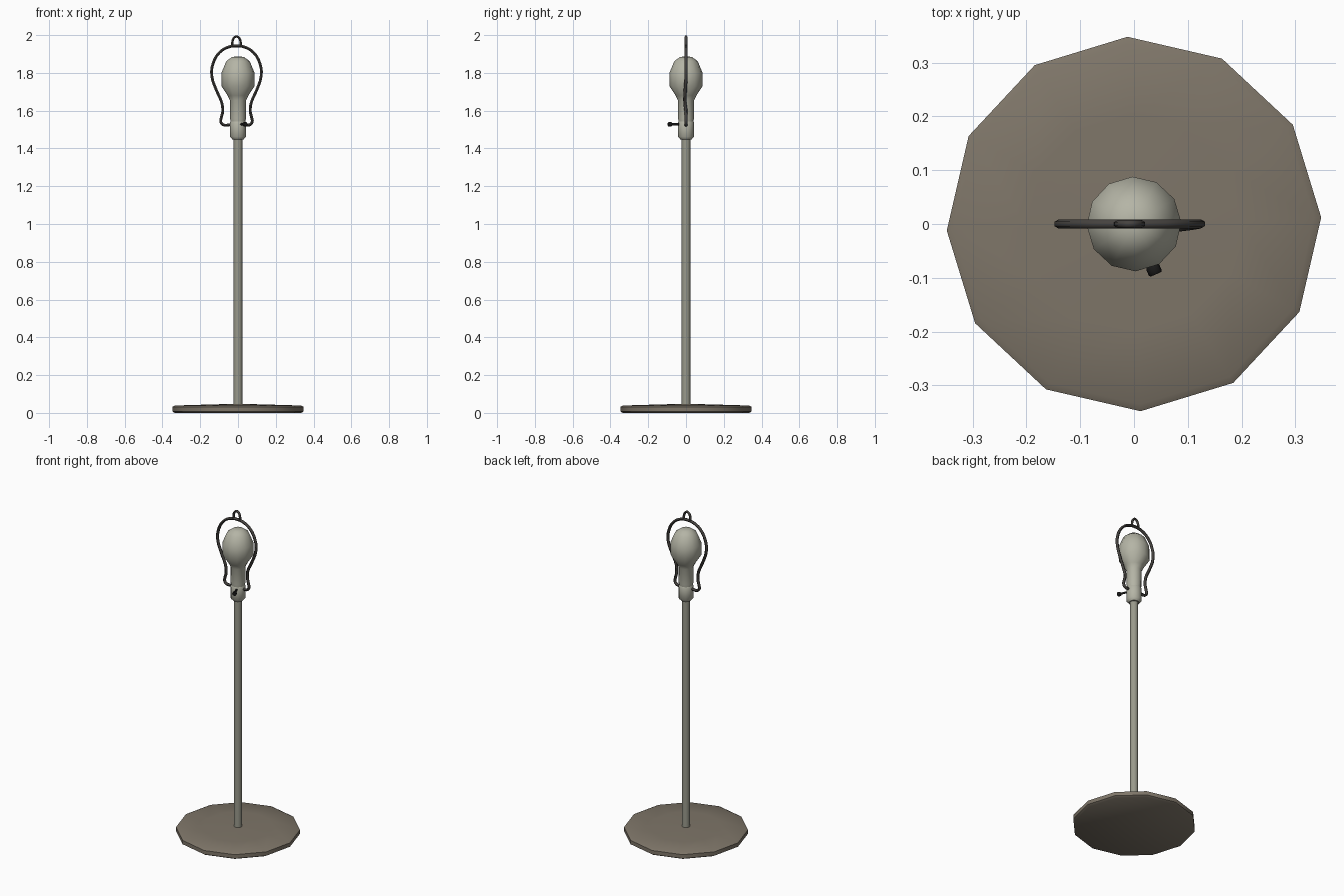
import bpy, bmesh, math
from mathutils import Matrix, Vector

if "Cube" in bpy.data.objects:
    bpy.data.objects.remove(bpy.data.objects["Cube"])


def material(name, rgb):
    m = bpy.data.materials.new(name)
    m.diffuse_color = (*rgb, 1)
    m.use_nodes = True
    m.node_tree.nodes["Principled BSDF"].inputs["Base Color"].default_value = m.diffuse_color
    return m


BASE = material("base_bronze", (0.21, 0.18, 0.14))
METAL = material("pole_metal", (0.32, 0.32, 0.26))
PALE = material("bulb_pale", (0.46, 0.46, 0.38))
DARK = material("dark_wire", (0.06, 0.055, 0.05))
BLACK = material("black_knob", (0.01, 0.01, 0.01))


def finish(ob, mat, angle=45):
    ob.data.materials.append(mat)
    bpy.ops.object.select_all(action='DESELECT')
    ob.select_set(True)
    bpy.context.view_layer.objects.active = ob
    if ob.type == 'CURVE':
        bpy.ops.object.convert(target='MESH')
    bpy.ops.object.shade_smooth_by_angle(angle=math.radians(angle))


def lathe(name, profile, mat, sides=12, turn=2, matrix=None, angle=45):
    """Revolve (radius, z) points around z, closing both ends."""
    bm = bmesh.new()
    rings = []
    for r, z in profile:
        rings.append([bm.verts.new((r * math.cos(a), r * math.sin(a), z))
                      for a in (math.radians(turn) + i * math.tau / sides for i in range(sides))])
    for lo, hi in zip(rings, rings[1:]):
        for i in range(sides):
            j = (i + 1) % sides
            bm.faces.new((lo[i], lo[j], hi[j], hi[i]))
    bm.faces.new(rings[0][::-1])
    bm.faces.new(rings[-1])
    if matrix:
        bm.transform(matrix)
    me = bpy.data.meshes.new(name)
    bm.to_mesh(me)
    bm.free()
    ob = bpy.data.objects.new(name, me)
    bpy.context.collection.objects.link(ob)
    finish(ob, mat, angle)


def wire(name, points, radius, mat):
    cu = bpy.data.curves.new(name, 'CURVE')
    cu.dimensions = '3D'
    cu.bevel_depth = radius
    cu.bevel_resolution = 1
    cu.resolution_u = 3
    cu.use_fill_caps = True
    sp = cu.splines.new('BEZIER')
    sp.bezier_points.add(len(points) - 1)
    for bp, p in zip(sp.bezier_points, points):
        bp.co = p
        bp.handle_left_type = bp.handle_right_type = 'AUTO'
    ob = bpy.data.objects.new(name, cu)
    bpy.context.collection.objects.link(ob)
    finish(ob, mat, 60)


# Foot disc, with a very shallow conical top
lathe("base", [(0.335, 0), (0.348, 0.008), (0.348, 0.032), (0.335, 0.039),
               (0.2, 0.043), (0.02, 0.048)], BASE)

# Upright pole
lathe("pole", [(0.023, 0.04), (0.023, 1.46)], METAL)

# Socket and bulb
lathe("socket", [(0.03, 1.448), (0.043, 1.462), (0.043, 1.535), (0.038, 1.545)], PALE)
lathe("bulb", [(0.038, 1.53), (0.042, 1.56), (0.043, 1.655), (0.055, 1.68), (0.088, 1.73),
               (0.088, 1.80), (0.062, 1.862), (0.032, 1.884), (0.01, 1.887)], PALE, angle=60)

# Bent wire shade holder: half outline (offset, y, z), mirrored about its centre line
CX = -0.008
half = [(0.035, 0, 1.525), (0.070, 0, 1.525), (0.083, 0, 1.540), (0.080, 0, 1.565),
        (0.073, 0, 1.595), (0.079, -0.006, 1.645), (0.105, -0.004, 1.705), (0.131, 0, 1.785),
        (0.124, 0, 1.850), (0.090, 0, 1.908), (0.045, 0, 1.936)]
left = [(CX - x, 0, z) for x, y, z in half]
right = [(CX + x, y, z) for x, y, z in reversed(half)]
wire("shade_harp", left + [(CX, 0, 1.943)] + right, 0.0085, DARK)

# Small loop on top
loop = [(-0.023, 1.94), (-0.021, 1.968), (-0.012, 1.987), (0, 1.993),
        (0.012, 1.987), (0.021, 1.968), (0.023, 1.94)]
wire("top_loop", [(CX + x, 0, z) for x, z in loop], 0.007, DARK)

# Turn switch: stem and knob pointing outward
out = Vector((0.40, -0.92, 0)).normalized()
rot = out.to_track_quat('Z', 'Y').to_matrix().to_4x4()
place = Matrix.Translation((0, 0, 1.528)) @ rot
lathe("switch_stem", [(0.006, 0.03), (0.006, 0.09)], BLACK, 8, 0, place)
lathe("switch_knob", [(0.011, 0.084), (0.013, 0.087), (0.013, 0.099), (0.011, 0.102)],
      BLACK, 8, 0, place)
